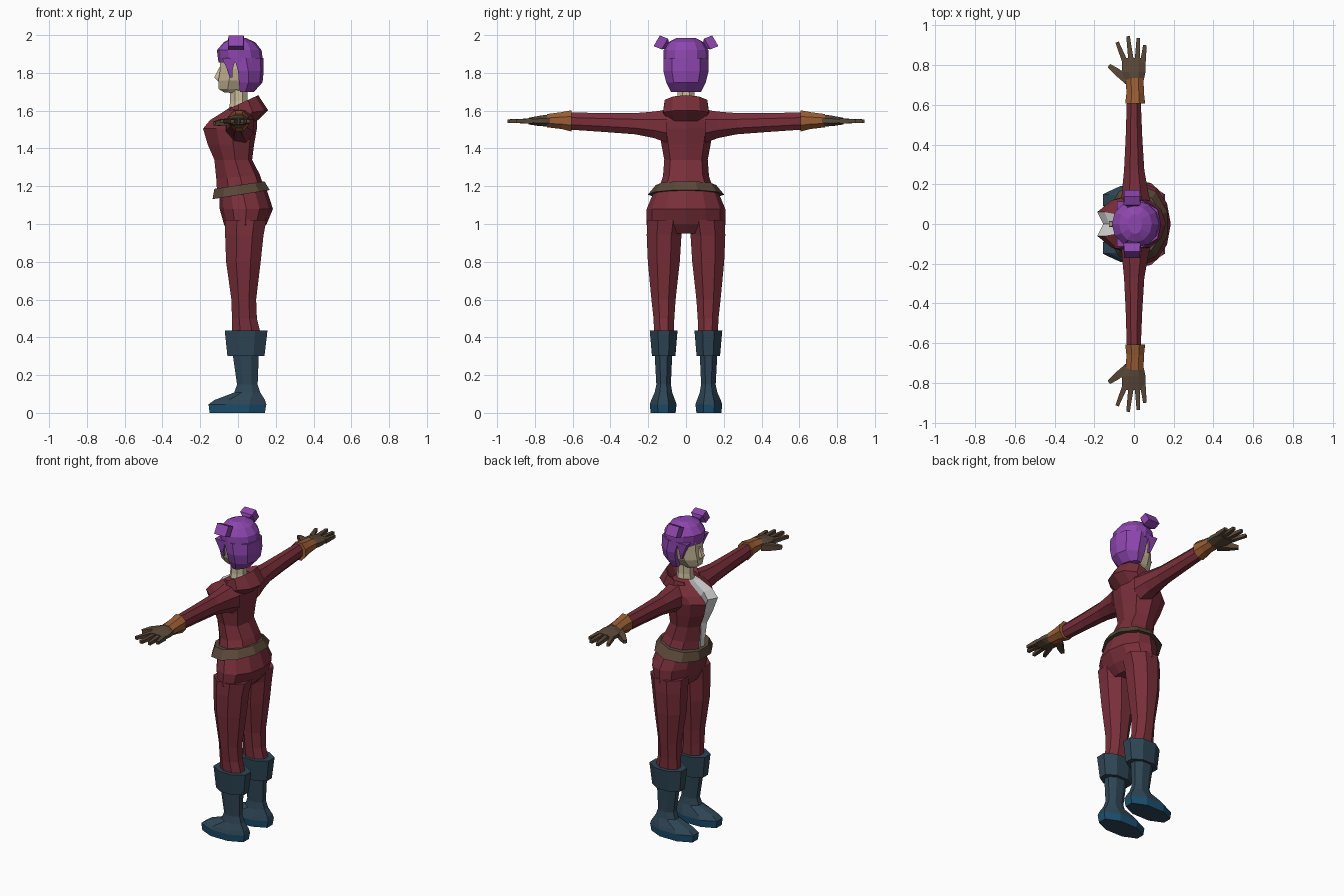
import bpy, bmesh, math
from mathutils import Vector

cube = bpy.data.objects.get("Cube")
if cube:
    bpy.data.objects.remove(cube, do_unlink=True)


def material(name, r, g, b):
    m = bpy.data.materials.new(name)
    m.use_nodes = True
    m.diffuse_color = (r, g, b, 1)
    bsdf = m.node_tree.nodes["Principled BSDF"]
    bsdf.inputs["Base Color"].default_value = (r, g, b, 1)
    bsdf.inputs["Roughness"].default_value = 0.9
    return m


RED = material("dark red cloth", .19, .028, .042)
PURPLE = material("purple hair", .27, .062, .43)
SKIN = material("pale skin", .62, .52, .34)
WHITE = material("white shirt", .68, .68, .68)
BROWN = material("brown leather", .1, .063, .04)
ORANGE = material("orange leather", .33, .112, .035)
BOOT = material("slate boot", .027, .06, .09)
SOLE = material("blue sole", .012, .08, .16)


def loft(name, sections, mats, rule=None, side=1):
    """Skin a row of closed sections, cap both ends; side=-1 mirrors in y."""
    bm = bmesh.new()
    rows = [[bm.verts.new((p[0], p[1] * side, p[2])) for p in s] for s in sections]
    n = len(rows[0])
    for i in range(len(rows) - 1):
        for j in range(n):
            k = (j + 1) % n
            f = bm.faces.new((rows[i][j], rows[i][k], rows[i + 1][k], rows[i + 1][j]))
            f.material_index = rule(i, j) if rule else 0
    bm.faces.new(rows[0])
    bm.faces.new(rows[-1])
    bmesh.ops.recalc_face_normals(bm, faces=bm.faces[:])
    me = bpy.data.meshes.new(name)
    bm.to_mesh(me)
    bm.free()
    for m in mats:
        me.materials.append(m)
    ob = bpy.data.objects.new(name, me)
    bpy.context.collection.objects.link(ob)
    return ob


def section(c, u, v, n=8, half=True):
    """Regular n-gon around c, stretched along the vectors u and v."""
    c, u, v = Vector(c), Vector(u), Vector(v)
    off = math.pi / n if half else 0
    k = 1 / math.cos(math.pi / n) if half else 1
    return [c + u * k * math.cos(off + math.tau * j / n)
            + v * k * math.sin(off + math.tau * j / n) for j in range(n)]


def level(z, x0, x1, y0, y1, tilt=0, n=8, half=True):
    """Horizontal section filling the given bounds, rising backward by tilt."""
    pts = section(((x0 + x1) / 2, (y0 + y1) / 2, z), ((x1 - x0) / 2, 0, 0),
                  (0, (y1 - y0) / 2, 0), n, half)
    return [p + Vector((0, 0, p.x * tilt)) for p in pts]


def across(y, x0, x1, z0, z1, n=8):
    """Section of an arm, facing sideways."""
    return section(((x0 + x1) / 2, y, (z0 + z1) / 2), ((x1 - x0) / 2, 0, 0),
                   (0, 0, (z1 - z0) / 2), n)


def rod(name, points, mats, n=4, side=1):
    """Tapered rod through (x, y, z, radius) points lying roughly flat."""
    a, b = Vector(points[0][:3]), Vector(points[-1][:3])
    d = (b - a).normalized()
    u = d.cross(Vector((0, 0, 1))).normalized()
    v = u.cross(d)
    return loft(name, [section(p[:3], u * p[3], v * p[3], n) for p in points], mats, None, side)


# Jacket body with an open front showing the shirt
def chest(z, c, f, b, hw, w, tilt=0):
    d = b - f
    half = [(f, w), (f + .25 * d, .82 * hw), (f + .55 * d, hw), (b - .1 * d, .72 * hw)]
    pts = [(c, 0)] + half + [(b, 0)] + [(x, -y) for x, y in reversed(half)]
    return [(x, y, z + tilt * x) for x, y in pts]


loft("jacket_body", [
    chest(1.17, -.1, -.11, .14, .15, .03, .15),
    chest(1.25, -.105, -.115, .115, .122, .03, .1),
    chest(1.34, -.105, -.125, .075, .115, .035),
    chest(1.42, -.13, -.16, .085, .13, .045),
    chest(1.505, -.155, -.185, .1, .145, .06),
    chest(1.55, -.125, -.148, .1, .15, .06),
    chest(1.6, -.06, -.068, .09, .13, .045),
    chest(1.62, -.035, -.04, .06, .08, .03)],
    [RED, WHITE], lambda i, j: 1 if j in (0, 9) else 0)

# Turned-up collar, open at the throat: inner foot, crest, outer edge, underside
collar = []
for step in range(-4, 5):
    a = math.radians(35 * step)
    co, si = math.cos(a), math.sin(a)
    t = (co + .77) / 1.77
    collar.append([(.005 + .055 * co, .06 * si, 1.59),
                   (.025 + .082 * co, .12 * si, 1.615 + .067 * t),
                   (.035 + .125 * co, .128 * si, 1.575 + .027 * t),
                   (.01 + .09 * co, .11 * si, 1.545)])
loft("collar", collar, [RED])

# Belt and trousers
loft("belt", [level(1.153, -.135, .168, -.192, .192, .16, 10),
              level(1.205, -.125, .14, -.152, .152, .15, 10)], [BROWN])
loft("trouser_seat", [
    level(1.18, -.1, .145, -.165, .165, .15, 12, False),
    level(1.08, -.097, .185, -.208, .208, 0, 12, False),
    level(1.0, -.075, .152, -.21, .21, 0, 12, False),
    level(.95, -.05, .11, -.19, .19, 0, 12, False)], [RED])

# Head, neck and hair
loft("neck", [level(1.58, -.05, .06, -.055, .055), level(1.65, -.042, .05, -.045, .045),
              level(1.74, -.042, .05, -.045, .045)], [SKIN])
loft("head", [
    level(1.69, -.075, .03, -.03, .03, -.1), level(1.715, -.102, .06, -.052, .052),
    level(1.76, -.104, .09, -.08, .08), level(1.82, -.094, .1, -.095, .095),
    level(1.9, -.095, .1, -.098, .098)], [SKIN])
loft("nose", [level(1.755, -.104, -.085, -.012, .012, 0, 4),
              level(1.775, -.126, -.085, -.015, .015, 0, 4),
              level(1.83, -.099, -.085, -.006, .006, 0, 4)], [SKIN])
loft("hair_cap", [
    level(1.855, -.103, .133, -.118, .118, 0, 12, False),
    level(1.92, -.112, .125, -.118, .118, 0, 12, False),
    level(1.963, -.075, .09, -.092, .092, 0, 12, False),
    level(1.985, -.03, .04, -.05, .05, 0, 12, False)], [PURPLE])


def back_hair(z, x0, x1, hw):
    half = [(x0, hw * .95), (x0 + .4 * (x1 - x0), hw), (x1 - .015, .62 * hw)]
    pts = half + [(x1, 0)] + [(x, -y) for x, y in reversed(half)]
    return [(x, y, z) for x, y in pts]


loft("hair_back", [back_hair(1.7, .01, .085, .08), back_hair(1.75, .005, .13, .105),
                   back_hair(1.81, 0, .136, .12), back_hair(1.88, -.02, .134, .118)], [PURPLE])

# Paired parts: facing -x, the left side is -y
FINGERS = {"index": (-.045, -.085, .915), "middle": (-.014, -.03, .945),
           "ring": (.017, .022, .935), "little": (.045, .055, .9)}
for label, s in (("left", -1), ("right", 1)):
    loft(label + "_sleeve", [
        across(.1, -.065, .085, 1.43, 1.605), across(.17, -.06, .07, 1.455, 1.595),
        across(.27, -.05, .052, 1.475, 1.587), across(.43, -.042, .042, 1.487, 1.588),
        across(.62, -.036, .034, 1.5, 1.59)], [RED], None, s)
    loft(label + "_glove_cuff", [
        across(.607, -.044, .056, 1.49, 1.602), across(.66, -.038, .05, 1.503, 1.592),
        across(.735, -.042, .048, 1.512, 1.582)], [ORANGE], None, s)
    loft(label + "_palm", [
        across(.715, -.04, .047, 1.515, 1.58), across(.765, -.062, .058, 1.518, 1.575),
        across(.835, -.058, .058, 1.527, 1.562)], [BROWN], None, s)
    for finger, (x0, x1, y1) in FINGERS.items():
        rod(f"{label}_{finger}_finger", [(x0, .815, 1.545, .014), (x1, y1, 1.545, .009)],
            [BROWN], 4, s)
    rod(label + "_thumb", [(-.03, .72, 1.54, .02), (-.085, .765, 1.537, .018),
                           (-.126, .797, 1.532, .01)], [BROWN], 4, s)

    loft(label + "_trouser_leg", [
        level(1.02, -.07, .15, .01, .206), level(.94, -.068, .135, .024, .208),
        level(.8, -.063, .12, .033, .202), level(.6, -.035, .096, .055, .183),
        level(.5, -.032, .1, .062, .172), level(.41, -.032, .122, .065, .168)],
        [RED], None, s)
    loft(label + "_boot_cuff", [level(.3, -.056, .14, .056, .18),
                                level(.435, -.07, .156, .045, .192)], [BOOT], None, s)
    loft(label + "_boot", [
        level(0, -.15, .142, .055, .187), level(.045, -.156, .15, .05, .192),
        level(.068, -.125, .143, .058, .184), level(.108, -.02, .118, .073, .166),
        level(.15, -.005, .104, .08, .157), level(.31, -.028, .11, .073, .166)],
        [BOOT, SOLE], lambda i, j: 1 if i == 0 else 0, s)

    # Hair bun on a narrow stem, and a lock in front of the ear
    up = Vector((0, -.5, .86))
    loft(label + "_bun", [section(c, (w, 0, 0), up * h, 4) for c, w, h in (
        ((-.01, .07, 1.925), .02, .018), ((-.01, .1, 1.945), .024, .02),
        ((-.01, .112, 1.953), .042, .033), ((-.01, .155, 1.97), .04, .033))],
        [PURPLE], None, s)
    loft(label + "_hair_lock", [
        level(1.775, -.042, -.03, .088, .1, 0, 4), level(1.82, -.058, -.028, .085, .108, 0, 4),
        level(1.88, -.085, -.01, .07, .113, 0, 4)], [PURPLE], None, s)
